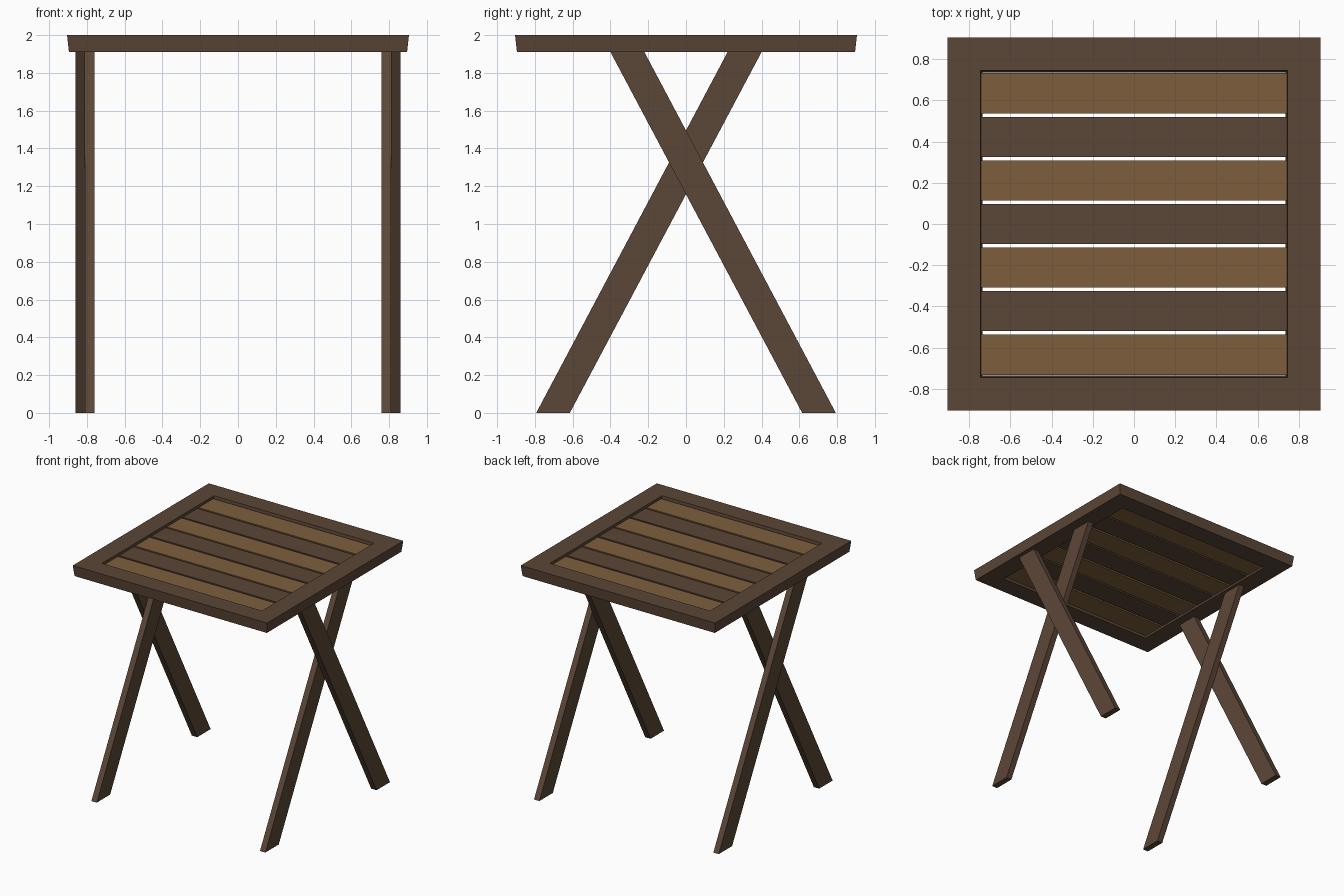
import bpy, bmesh

if "Cube" in bpy.data.objects:
    bpy.data.objects.remove(bpy.data.objects["Cube"])

def material(name, rgb):
    m = bpy.data.materials.new(name)
    m.diffuse_color = (*rgb, 1)
    m.use_nodes = True
    m.node_tree.nodes["Principled BSDF"].inputs["Base Color"].default_value = m.diffuse_color
    return m

DARK = material("dark wood", (0.105, 0.062, 0.038))
LIGHT = material("light wood", (0.205, 0.114, 0.045))

def build(name, loops, mat, closed_ring=False):
    """Skin a series of matching vertex loops; cap the ends unless it is a ring."""
    bm = bmesh.new()
    rows = [[bm.verts.new(p) for p in loop] for loop in loops]
    n = len(rows[0])
    pairs = list(zip(rows, rows[1:]))
    if closed_ring:
        pairs.append((rows[-1], rows[0]))
    else:
        bm.faces.new(rows[0])
        bm.faces.new(rows[-1])
    for a, b in pairs:
        for i in range(n):
            j = (i + 1) % n
            bm.faces.new((a[i], a[j], b[j], b[i]))
    bmesh.ops.recalc_face_normals(bm, faces=bm.faces)
    me = bpy.data.meshes.new(name)
    bm.to_mesh(me)
    bm.free()
    me.materials.append(mat)
    ob = bpy.data.objects.new(name, me)
    bpy.context.collection.objects.link(ob)
    return ob

def rect(hx, hy, z, cy=0):
    return [(-hx, cy - hy, z), (hx, cy - hy, z), (hx, cy + hy, z), (-hx, cy + hy, z)]

# Table top frame with slightly tapered walls
TOP, UNDER = 2.0, 1.91
build("top_frame", [rect(0.905, 0.905, TOP), rect(0.895, 0.895, UNDER),
                    rect(0.735, 0.735, UNDER), rect(0.745, 0.745, TOP)], DARK, True)

# Seven slats in alternating colours, recessed in the frame
for k in range(-3, 4):
    cy = k * 0.2115
    build(f"slat_{k + 4}", [rect(0.742, 0.0975, 1.93, cy), rect(0.742, 0.0975, 1.98, cy)],
          LIGHT if k % 2 else DARK)

# Crossed legs: the outer leg leans forward, the inner leg leans back
for side, sx in (("left", -1), ("right", 1)):
    for part, x0, x1, sy in (("outer", 0.81, 0.86, 1), ("inner", 0.76, 0.81, -1)):
        profile = [(0.615, 0), (0.793, 0), (-0.22, UNDER), (-0.40, UNDER)]
        build(f"{side}_{part}_leg",
              [[(sx * x, sy * y, z) for y, z in profile] for x in (x0, x1)], DARK)
